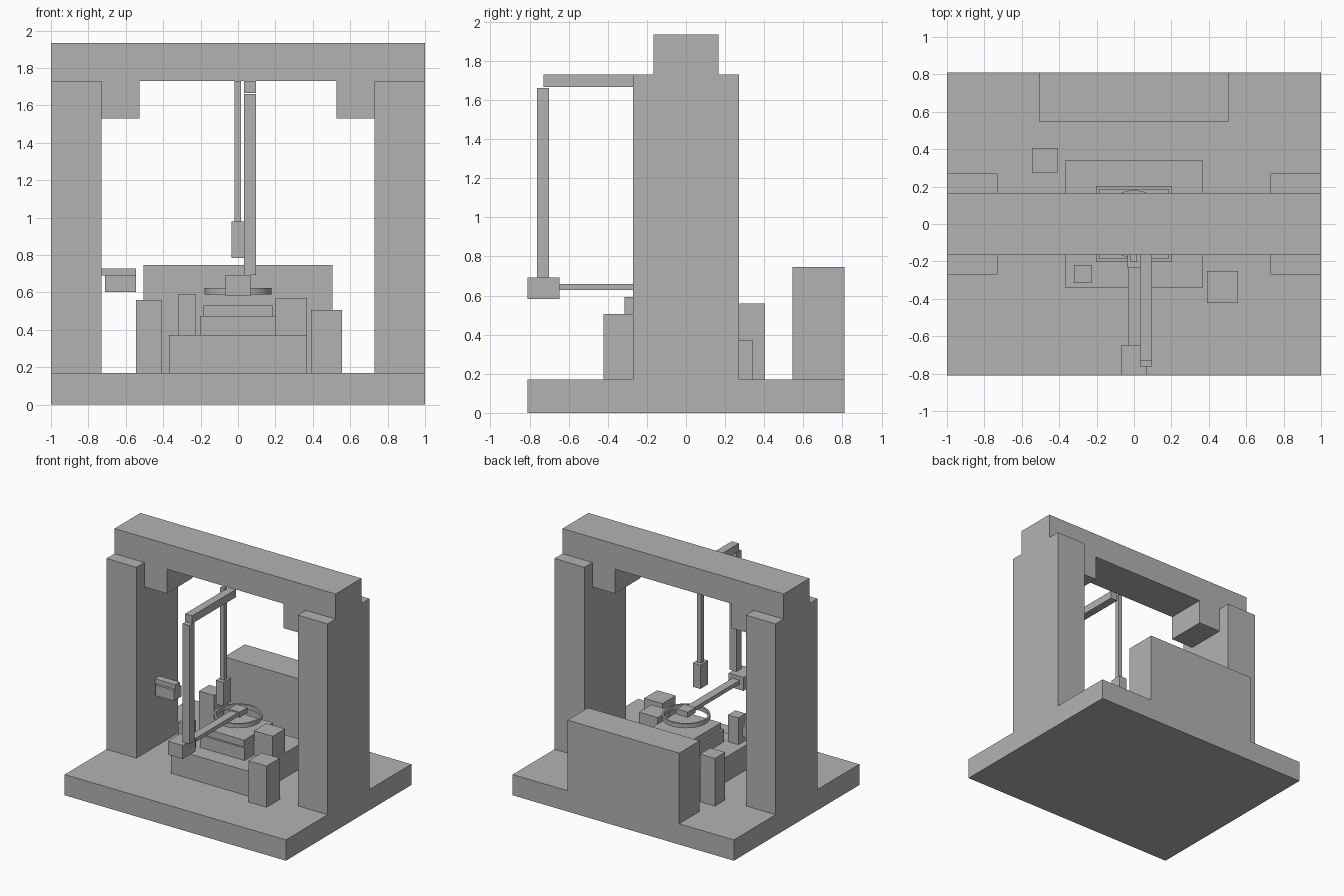
import bpy
import bmesh
import math

cube = bpy.data.objects.get("Cube")
if cube:
    bpy.data.objects.remove(cube, do_unlink=True)

grey = bpy.data.materials.new("plain_grey")
grey.use_nodes = True
grey.diffuse_color = (0.45, 0.45, 0.45, 1)
grey.node_tree.nodes["Principled BSDF"].inputs["Base Color"].default_value = grey.diffuse_color


def finish(name, bm):
    mesh = bpy.data.meshes.new(name)
    bm.to_mesh(mesh)
    bm.free()
    mesh.materials.append(grey)
    obj = bpy.data.objects.new(name, mesh)
    bpy.context.collection.objects.link(obj)
    return obj


def box(name, xs, ys, zs):
    """Axis-aligned box from its (min, max) extents."""
    bm = bmesh.new()
    bmesh.ops.create_cube(bm, size=1)
    for v in bm.verts:
        for i, (lo, hi) in enumerate((xs, ys, zs)):
            v.co[i] = hi if v.co[i] > 0 else lo
    return finish(name, bm)


def sym(half):
    return (-half, half)


# Frame: base, columns, cross beam and its brackets
box("base", sym(1), sym(0.81), (0, 0.17))
box("cross_beam", sym(1), sym(0.167), (1.73, 1.935))
for side, s in (("left", 1), ("right", -1)):
    box(side + "_column", sorted((s * 0.73, s)), sym(0.27), (0.17, 1.73))
    box(side + "_bracket", sorted((s * 0.527, s * 0.73)), sym(0.167), (1.53, 1.73))

# Rear cabinet and stepped work table
box("rear_cabinet", sym(0.505), (0.545, 0.81), (0.17, 0.747))
box("table", sym(0.37), sym(0.34), (0.17, 0.373))
box("lower_tray", sym(0.202), sym(0.202), (0.373, 0.475))
box("upper_tray", sym(0.187), sym(0.187), (0.475, 0.53))

# Boxes standing around the table
box("rear_box", (-0.545, -0.41), (0.273, 0.405), (0.17, 0.56))
box("front_box", (0.39, 0.555), (-0.423, -0.252), (0.17, 0.507))
box("table_small_box", (-0.32, -0.225), (-0.315, -0.22), (0.373, 0.592))
box("table_large_box", (0.2, 0.37), sym(0.08), (0.373, 0.57))

# Fixture on the right column
box("fixture_plate", (-0.73, -0.545), sym(0.03), (0.69, 0.727))
box("fixture_body", (-0.71, -0.545), sym(0.05), (0.602, 0.69))

# Hanging probe
box("probe_rod", (-0.02, 0.017), (-0.203, -0.167), (0.98, 1.73))
box("probe_head", (-0.035, 0.033), (-0.235, -0.135), (0.785, 0.98))

# Overhead arm, drop post, elbow and reaching arm
box("top_arm", (0.033, 0.097), (-0.73, -0.165), (1.667, 1.73))
box("drop_post", (0.033, 0.097), (-0.763, -0.7), (0.693, 1.662))
box("elbow_block", sym(0.067), (-0.81, -0.647), (0.582, 0.693))
box("reach_arm", sym(0.033), (-0.647, -0.05), (0.628, 0.66))
box("tool_block", sym(0.05), sym(0.05), (0.625, 0.67))

# Thin ring around the tool, spun from a rectangular section
bm = bmesh.new()
section = [bm.verts.new(p) for p in
           ((0.18, 0, 0.59), (0.18, 0, 0.625), (0.165, 0, 0.625), (0.165, 0, 0.59))]
edges = [bm.edges.new((section[i], section[i - 1])) for i in range(4)]
bmesh.ops.spin(bm, geom=section + edges, cent=(0, 0, 0), axis=(0, 0, 1),
               angle=math.tau, steps=64)
bmesh.ops.remove_doubles(bm, verts=bm.verts, dist=0.0001)
bmesh.ops.recalc_face_normals(bm, faces=bm.faces)
ring = finish("tool_ring", bm)
bpy.ops.object.select_all(action="DESELECT")
ring.select_set(True)
bpy.context.view_layer.objects.active = ring
bpy.ops.object.shade_smooth_by_angle(angle=math.radians(30))
